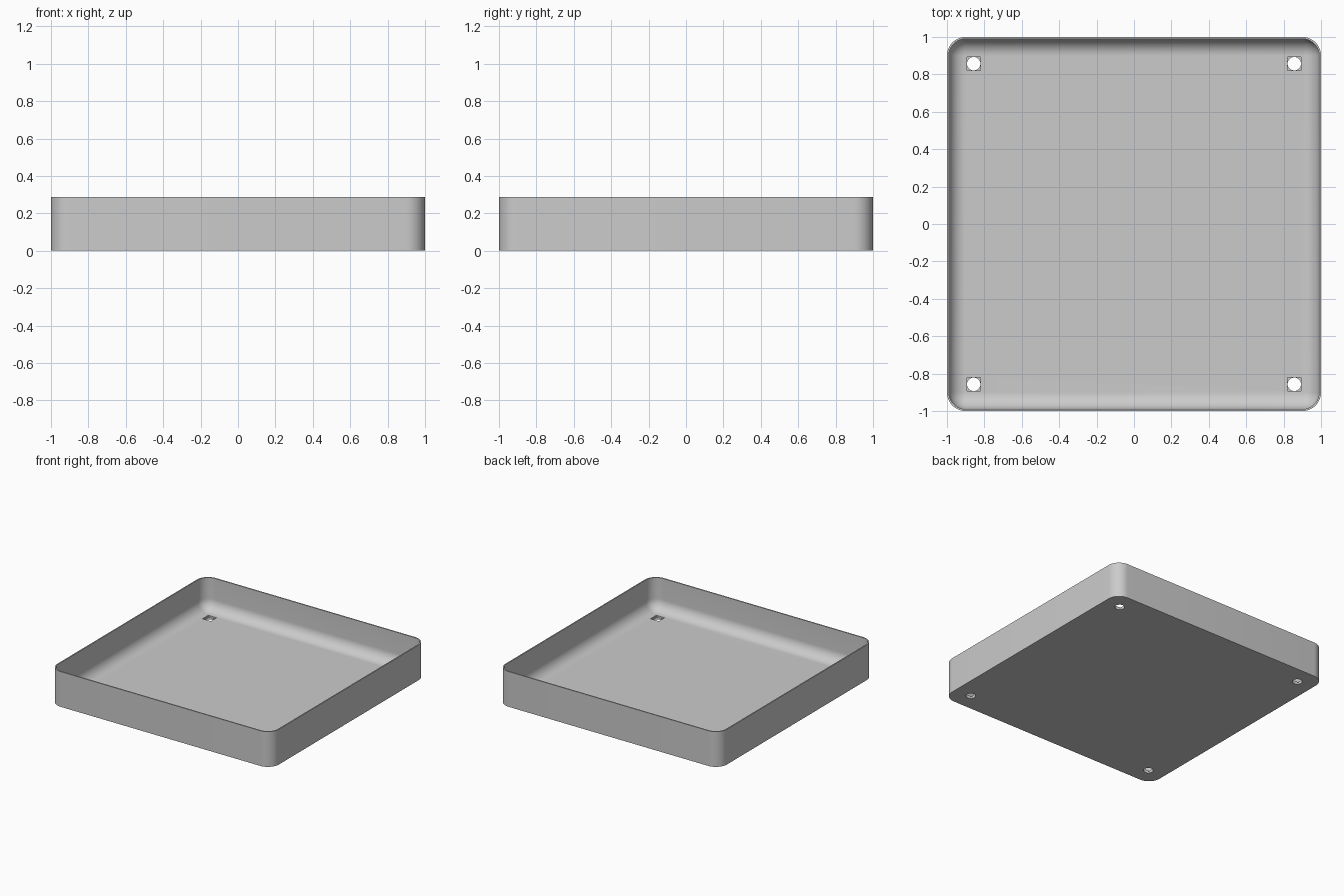
import bpy, bmesh
from math import pi, cos, sin, radians

HALF, HEIGHT, CORNER = 1.0, 0.287, 0.1
WALL, FLOOR, FILLET = 0.01, 0.025, 0.09
HOLE_AT, HOLE_R, RECESS = 0.857, 0.036, 0.012
STEPS = 12

if "Cube" in bpy.data.objects:
    bpy.data.objects.remove(bpy.data.objects["Cube"])

grey = bpy.data.materials.new("plain grey")
grey.use_nodes = True
colour = (0.6, 0.6, 0.6, 1)
grey.diffuse_color = colour
grey.node_tree.nodes["Principled BSDF"].inputs["Base Color"].default_value = colour


def ring(bm, inset, z):
    """Rounded square loop, pulled in from the outer wall by inset."""
    centre, radius = HALF - CORNER, max(CORNER - inset, 0.0005)
    verts = []
    for k, (sx, sy) in enumerate([(1, 1), (-1, 1), (-1, -1), (1, -1)]):
        for i in range(STEPS + 1):
            a = (k + i / STEPS) * pi / 2
            verts.append(bm.verts.new((sx * centre + radius * cos(a),
                                       sy * centre + radius * sin(a), z)))
    return verts


# Tray: outer wall, thin rim, inner wall, rounded foot, flat floor
profile = [(0, 0), (0, HEIGHT), (WALL, HEIGHT)]
for i in range(STEPS + 1):
    a = i / STEPS * pi / 2
    profile.append((WALL + FILLET * (1 - cos(a)), FLOOR + FILLET * (1 - sin(a))))

bm = bmesh.new()
rings = [ring(bm, *p) for p in profile]
for low, high in zip(rings, rings[1:]):
    n = len(low)
    for i in range(n):
        j = (i + 1) % n
        bm.faces.new((low[i], low[j], high[j], high[i]))
bm.faces.new(list(reversed(rings[0])))
bm.faces.new(rings[-1])
bmesh.ops.remove_doubles(bm, verts=bm.verts, dist=0.001)
bmesh.ops.recalc_face_normals(bm, faces=bm.faces)
mesh = bpy.data.meshes.new("tray")
bm.to_mesh(mesh)
bm.free()
mesh.materials.append(grey)
tray = bpy.data.objects.new("tray", mesh)
bpy.context.collection.objects.link(tray)
bpy.context.view_layer.objects.active = tray


def cut(cutter):
    cutter.hide_render = True
    cutter.data.materials.append(grey)
    bpy.context.view_layer.objects.active = tray
    mod = tray.modifiers.new("cut", "BOOLEAN")
    mod.operation, mod.solver, mod.object = "DIFFERENCE", "EXACT", cutter
    bpy.ops.object.modifier_apply(modifier=mod.name)
    bpy.data.objects.remove(cutter)


# Four corner holes: square recess in the floor over a round through hole
for x in (-HOLE_AT, HOLE_AT):
    for y in (-HOLE_AT, HOLE_AT):
        bpy.ops.mesh.primitive_cube_add(size=1, location=(x, y, FLOOR - RECESS + 0.05))
        square = bpy.context.object
        square.scale = (2 * HOLE_R + 0.002, 2 * HOLE_R + 0.002, 0.1)
        cut(square)
        bpy.ops.mesh.primitive_cylinder_add(vertices=32, radius=HOLE_R, depth=0.2,
                                            location=(x, y, 0))
        cut(bpy.context.object)

bpy.ops.object.select_all(action="DESELECT")
tray.select_set(True)
bpy.context.view_layer.objects.active = tray
bpy.ops.object.shade_smooth_by_angle(angle=radians(30))
